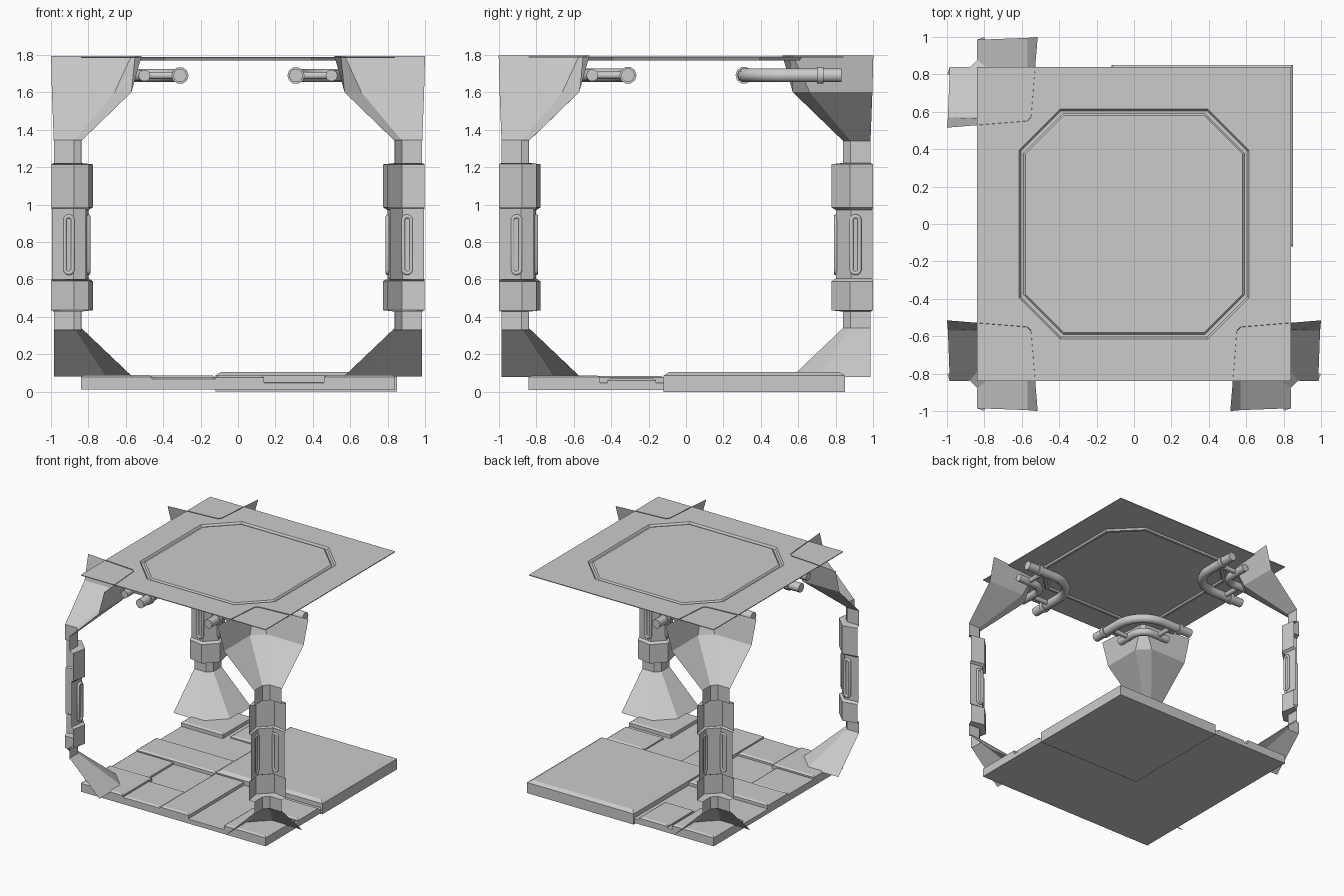
import bpy, bmesh, math

cube = bpy.data.objects.get("Cube")
if cube:
    bpy.data.objects.remove(cube)

grey = bpy.data.materials.new("metal_grey")
grey.use_nodes = True
grey.diffuse_color = (0.6, 0.6, 0.6, 1)
grey.node_tree.nodes["Principled BSDF"].inputs["Base Color"].default_value = (0.6, 0.6, 0.6, 1)


def link(name, data):
    ob = bpy.data.objects.new(name, data)
    data.materials.append(grey)
    bpy.context.collection.objects.link(ob)
    return ob


def loft(name, rings, closed=True, cap_start=False, cap_end=False):
    """Skin a list of rings (or open strips) that share the same number of points."""
    bm = bmesh.new()
    loops = [[bm.verts.new(p) for p in ring] for ring in rings]
    n = len(loops[0])
    for low, high in zip(loops, loops[1:]):
        for i in range(n if closed else n - 1):
            j = (i + 1) % n
            bm.faces.new((low[i], low[j], high[j], high[i]))
    if cap_start:
        bm.faces.new(loops[0])
    if cap_end:
        bm.faces.new(loops[-1])
    bmesh.ops.remove_doubles(bm, verts=bm.verts, dist=0.0005)
    bmesh.ops.recalc_face_normals(bm, faces=bm.faces)
    me = bpy.data.meshes.new(name)
    bm.to_mesh(me)
    bm.free()
    return link(name, me)


def tile(name, x0, x1, y0, y1, z0, z1, inset=0.015):
    """Floor tile with sloped upper edges."""
    def ring(d, z):
        return [(x0 + d, y0 + d, z), (x1 - d, y0 + d, z), (x1 - d, y1 - d, z), (x0 + d, y1 - d, z)]
    return loft(name, [ring(0, z0), ring(0, z1 - inset * 0.6), ring(inset, z1)],
                cap_start=True, cap_end=True)


def tube(name, points, radius, cyclic=False):
    cu = bpy.data.curves.new(name, 'CURVE')
    cu.dimensions = '3D'
    cu.bevel_depth = radius
    cu.bevel_resolution = 3
    cu.use_fill_caps = True
    sp = cu.splines.new('POLY')
    sp.points.add(len(points) - 1)
    for pt, co in zip(sp.points, points):
        pt.co = (*co, 1)
    sp.use_cyclic_u = cyclic
    sp.use_smooth = True
    return link(name, cu)


# Roof panel: square sheet with a sunken octagonal groove
def octagon(r, c, z):
    return [(r, -c, z), (r, c, z), (c, r, z), (-c, r, z),
            (-r, c, z), (-r, -c, z), (-c, -r, z), (c, -r, z)]


roof = loft("roof_panel", [octagon(0.84, 0.84, 1.79), octagon(0.615, 0.395, 1.79),
                           octagon(0.605, 0.39, 1.775), octagon(0.59, 0.38, 1.775),
                           octagon(0.58, 0.375, 1.787)], cap_end=True)
solid = roof.modifiers.new("thickness", 'SOLIDIFY')
solid.thickness = 0.006

# Floor: base plate, large raised slab, corner tiles
tile("floor_base", -0.84, 0.84, -0.84, 0.84, 0.01, 0.05, 0.005)
tile("floor_slab", -0.12, 0.85, -0.12, 0.85, 0.0, 0.105, 0.03)
for sx, sy in ((-1, 1), (-1, -1), (1, -1)):
    xs = sorted((sx * 0.46, sx * 0.84))
    ys = sorted((sy * 0.46, sy * 0.84))
    tile("floor_corner_tile", *xs, *ys, 0.01, 0.088)

# Raised arms and lower tiles, repeated along both outer edges
for name, a0, a1, b0, b1, top in (("floor_arm", -0.12, 0.14, -0.84, -0.12, 0.085),
                                  ("floor_edge_tile", -0.46, -0.12, -0.84, -0.5, 0.075),
                                  ("floor_inner_tile", 0.5, 0.84, -0.42, -0.16, 0.07)):
    tile(name, a0, a1, b0, b1, 0.01, top)
    tile(name, b0, b1, a0, a1, 0.01, top)


# Corner columns: folded sheets open to the outside.
# Coordinates are distances from the middle, mirrored by sign.
def section(outer, tip, inner, chamfer):
    return [(outer, tip), (inner + chamfer, inner), (inner, inner + chamfer), (tip, outer)]


NECK = section(0.985, 0.84, 0.838, 0.04)
BLOCK = section(0.998, 0.80, 0.776, 0.10)
WAIST = section(0.995, 0.815, 0.80, 0.08)


def column(sx, sy):
    def stack(name, *parts):
        rings = [[(sx * a, sy * b, z) for a, b in profile] for profile, z in parts]
        return loft(name, rings, closed=False)

    stack("lower_neck", (NECK, 0.33), (NECK, 0.43))
    stack("lower_block", (NECK, 0.428), (BLOCK, 0.435), (BLOCK, 0.59), (WAIST, 0.605))
    stack("column_waist", (WAIST, 0.6), (WAIST, 0.98))
    stack("upper_block", (WAIST, 0.97), (BLOCK, 0.985), (BLOCK, 1.215), (NECK, 1.222))
    stack("upper_neck", (NECK, 1.22), (NECK, 1.345))
    stack("upper_flare", (NECK, 1.34), (section(0.995, 0.57, 0.57, 0.09), 1.6),
          (section(1.0, 0.515, 0.55, 0.02), 1.795))
    stack("lower_flare", (section(0.985, 0.57, 0.565, 0.14), 0.08), (NECK, 0.34))

    # Looped handles on the two inner faces of the waist
    loop = []
    for i in range(16):
        t = math.tau * (i + 0.5) / 16
        shift = 0.13 if math.sin(t) > 0 else -0.13
        loop.append((0.905 + 0.022 * math.cos(t), 0.785 + shift + 0.022 * math.sin(t)))
    tube("handle_a", [(sx * a, sy * 0.8, z) for a, z in loop], 0.011, True)
    tube("handle_b", [(sx * 0.8, sy * a, z) for a, z in loop], 0.011, True)

    # Two bent pipes under the roof
    def bend(start, end, radius):
        c = start + radius
        arc = [math.pi + math.pi / 2 * i / 10 for i in range(11)]
        path = [(start, end)] + [(c + radius * math.cos(t), c + radius * math.sin(t)) for t in arc]
        return [(sx * a, sy * b, 1.69) for a, b in path + [(end, start)]]

    tube("roof_pipe", bend(0.31, 0.83, 0.24), 0.037)
    tube("inner_pipe", bend(0.5, 0.76, 0.1), 0.032)

    # Collars and ties joining the pipes
    for flip in (False, True):
        def spot(a, b):
            return (sx * b, sy * a, 1.69) if flip else (sx * a, sy * b, 1.69)
        tube("pipe_collar", [spot(0.31, 0.70), spot(0.31, 0.735)], 0.046)
        tube("pipe_tie", [spot(0.31, 0.66), spot(0.5, 0.66)], 0.02)


for sx, sy in ((-1, 1), (-1, -1), (1, -1)):
    column(sx, sy)
